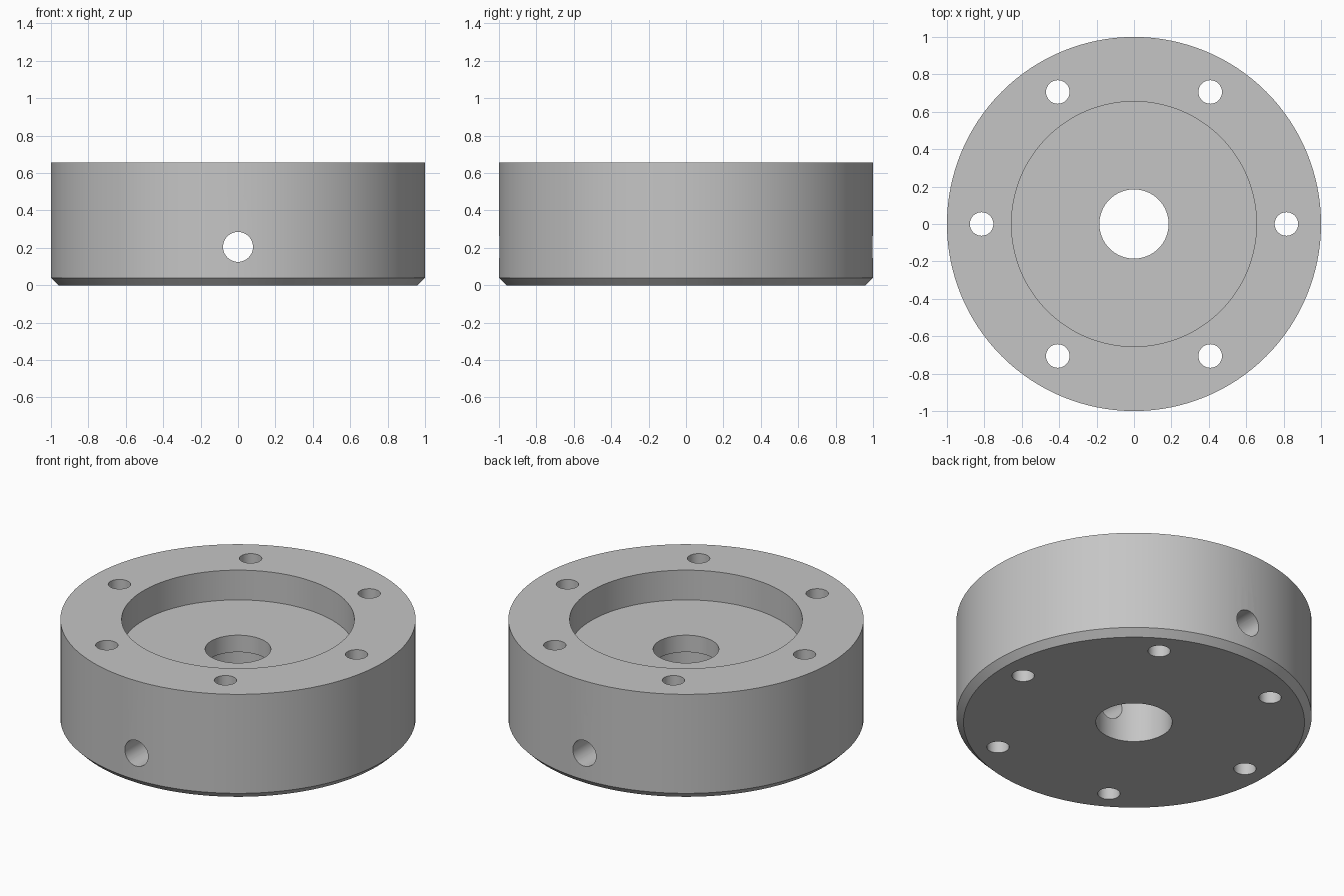
import bpy, bmesh, math
from mathutils import Matrix

cube = bpy.data.objects.get("Cube")
if cube:
    bpy.data.objects.remove(cube, do_unlink=True)

SEGMENTS = 128
HEIGHT = 0.655

grey = bpy.data.materials.new("machined_grey")
grey.use_nodes = True
colour = (0.56, 0.56, 0.56, 1)
grey.diffuse_color = colour
grey.node_tree.nodes["Principled BSDF"].inputs["Base Color"].default_value = colour


def add_object(name, bm):
    bmesh.ops.recalc_face_normals(bm, faces=bm.faces)
    mesh = bpy.data.meshes.new(name)
    bm.to_mesh(mesh)
    bm.free()
    mesh.materials.append(grey)
    obj = bpy.data.objects.new(name, mesh)
    bpy.context.collection.objects.link(obj)
    return obj


def lathe(name, profile):
    """Turn a closed (radius, z) profile around the z axis."""
    bm = bmesh.new()
    rings = []
    for i in range(SEGMENTS):
        a = 2 * math.pi * i / SEGMENTS
        rings.append([bm.verts.new((r * math.cos(a), r * math.sin(a), z)) for r, z in profile])
    count = len(profile)
    for i, ring in enumerate(rings):
        after = rings[(i + 1) % SEGMENTS]
        for j in range(count):
            k = (j + 1) % count
            bm.faces.new((ring[j], after[j], after[k], ring[k]))
    return add_object(name, bm)


def drill(bm, radius, length, matrix):
    bmesh.ops.create_cone(bm, cap_ends=True, segments=48, radius1=radius,
                          radius2=radius, depth=length, matrix=matrix)


# Round body: chamfered foot, top recess, narrow bore over a wider one
body = lathe("flanged_hub", [
    (0.215, 0), (0.96, 0), (1, 0.04), (1, HEIGHT), (0.655, HEIGHT),
    (0.655, 0.47), (0.185, 0.47), (0.185, 0.365), (0.215, 0.365)])

# Six bolt holes and one cross hole running front to back
bm = bmesh.new()
for i in range(6):
    a = i * math.pi / 3
    drill(bm, 0.063, 2, Matrix.Translation((0.815 * math.cos(a), 0.815 * math.sin(a), 0.3)))
drill(bm, 0.08, 3, Matrix.Translation((0, 0, 0.205)) @ Matrix.Rotation(math.pi / 2, 4, 'X'))
cutter = add_object("hole_cutter", bm)

cut = body.modifiers.new("holes", 'BOOLEAN')
cut.operation = 'DIFFERENCE'
cut.solver = 'EXACT'
cut.object = cutter

# Apply the cut, drop the cutter and shade
bpy.ops.object.select_all(action='DESELECT')
bpy.context.view_layer.objects.active = body
body.select_set(True)
bpy.ops.object.modifier_apply(modifier=cut.name)
bpy.data.objects.remove(cutter, do_unlink=True)
bpy.ops.object.shade_smooth_by_angle(angle=math.radians(30))
